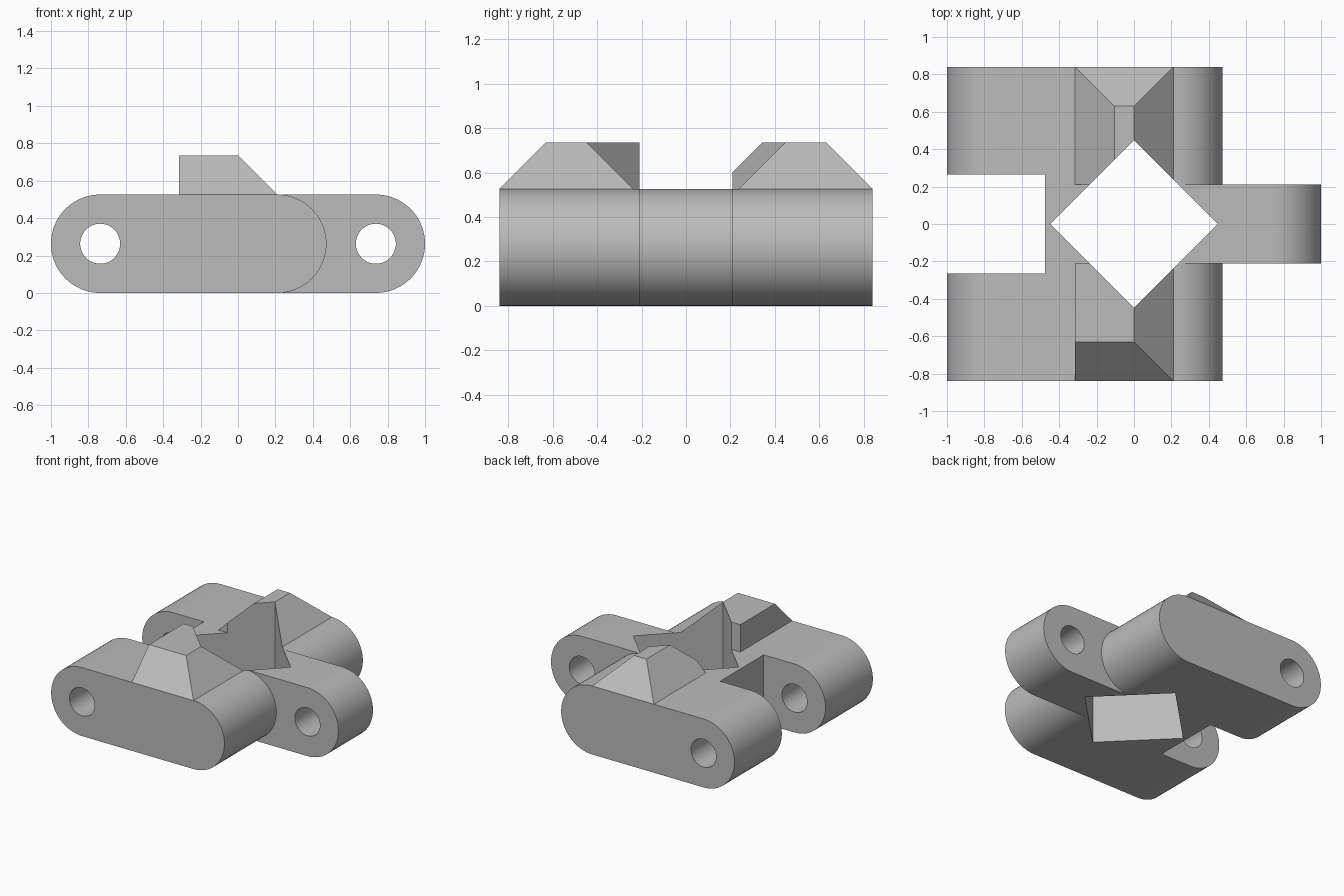
import bpy, bmesh, math
from mathutils import Vector

old = bpy.data.objects.get("Cube")
if old:
    bpy.data.objects.remove(old, do_unlink=True)

R = 0.263            # half thickness of the link
TOP = 2 * R
PIN_X = 1 - R        # pin hole centres at +/- this
HALF_W = 0.84        # half width
TONGUE = 0.21        # half width of the tongue
RISE = 0.21          # cleat height and bevel run

grey = bpy.data.materials.new("plain_grey")
grey.use_nodes = True
colour = (0.5, 0.5, 0.5, 1)
grey.diffuse_color = colour
grey.node_tree.nodes["Principled BSDF"].inputs["Base Color"].default_value = colour


def add_object(name, bm):
    bmesh.ops.recalc_face_normals(bm, faces=bm.faces)
    mesh = bpy.data.meshes.new(name)
    bm.to_mesh(mesh)
    bm.free()
    mesh.materials.append(grey)
    obj = bpy.data.objects.new(name, mesh)
    bpy.context.collection.objects.link(obj)
    return obj


def prism(name, profile, depth):
    """Extrude a closed profile of points along a depth vector."""
    bm = bmesh.new()
    face = bm.faces.new([bm.verts.new(p) for p in profile])
    made = bmesh.ops.extrude_face_region(bm, geom=[face])["geom"]
    moved = [v for v in made if isinstance(v, bmesh.types.BMVert)]
    bmesh.ops.translate(bm, verts=moved, vec=Vector(depth))
    return add_object(name, bm)


def arc(cx, radius, start, end, y, steps=32):
    angles = [math.radians(start + (end - start) * i / steps) for i in range(steps + 1)]
    return [(cx + radius * math.cos(a), y, R + radius * math.sin(a)) for a in angles]


def pin_cutter(x):
    return prism("pin_cutter", arc(x, 0.107, 0, 360, -1, 48)[:-1], (0, 2, 0))


def hull(name, points):
    bm = bmesh.new()
    for p in points:
        bm.verts.new(p)
    bmesh.ops.convex_hull(bm, input=bm.verts)
    bmesh.ops.dissolve_limit(bm, angle_limit=0.01, verts=bm.verts, edges=bm.edges)
    return add_object(name, bm)


def combine(obj, other, operation):
    """Bake one boolean into obj."""
    mod = obj.modifiers.new("cut", 'BOOLEAN')
    mod.operation = operation
    mod.solver = 'EXACT'
    mod.object = other
    graph = bpy.context.evaluated_depsgraph_get()
    mesh = bpy.data.meshes.new_from_object(obj.evaluated_get(graph))
    obj.modifiers.clear()
    obj.data = mesh


# Link body: wide rounded bar plus the narrow tongue
link = prism("link_body",
             arc(0.473 - R, R, -90, 90, -HALF_W) + arc(-PIN_X, R, 90, 270, -HALF_W),
             (0, 2 * HALF_W, 0))
tongue = prism("tongue",
               arc(PIN_X, R, -90, 90, -TONGUE) + [(-0.2, -TONGUE, TOP), (-0.2, -TONGUE, 0)],
               (0, 2 * TONGUE, 0))

# Slot for the next tongue, pin holes and the diamond opening
slot = prism("slot_cutter",
             [(-1.2, -0.265, -1), (-0.475, -0.265, -1), (-0.475, 0.265, -1), (-1.2, 0.265, -1)],
             (0, 0, 3))
D = 0.448
diamond = prism("diamond_cutter", [(D, 0, -1), (0, D, -1), (-D, 0, -1), (0, -D, -1)], (0, 0, 3))

helpers = [tongue, slot, diamond, pin_cutter(PIN_X), pin_cutter(-PIN_X)]
for h in helpers:
    h.hide_render = True
    combine(link, h, 'UNION' if h is tongue else 'DIFFERENCE')
link.data.shade_smooth()
link.data.set_sharp_from_angle(angle=math.radians(30))

# Cleats: the rear one is bevelled on both ends, the front one stays square at -x
for name, side, left_bevel in (("front_cleat", -1, 0), ("rear_cleat", 1, RISE)):
    points = []
    for z, inset, left in ((TOP, 0, 0), (TOP + RISE, RISE, left_bevel)):
        for x in (-0.315 + left, 0.21 - inset):
            for y in (TONGUE, HALF_W - inset):
                points.append((x, side * y, z))
    combine(hull(name, points), diamond, 'DIFFERENCE')

for h in helpers:
    bpy.data.objects.remove(h, do_unlink=True)
